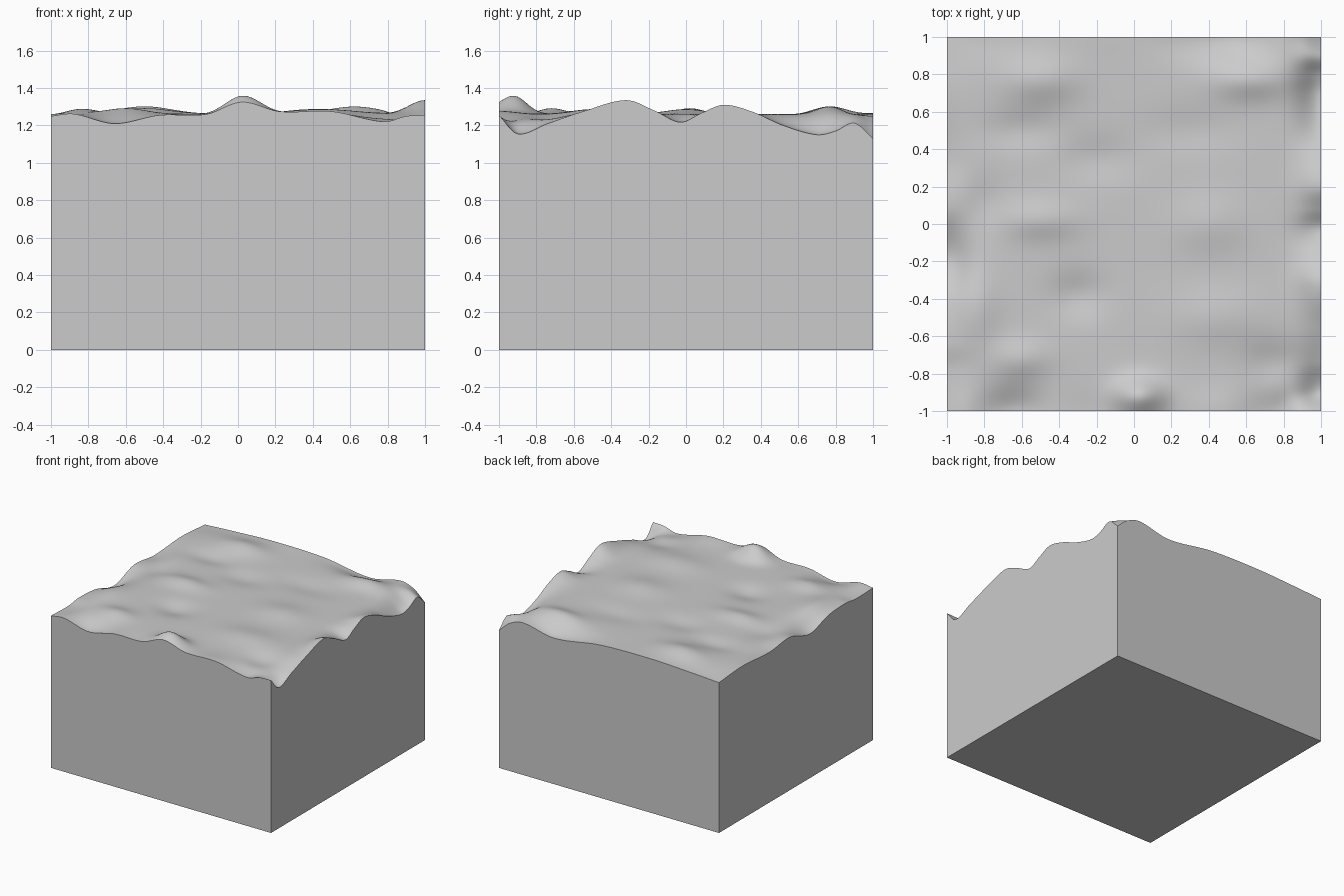
import bpy, bmesh, math

if "Cube" in bpy.data.objects:
    bpy.data.objects.remove(bpy.data.objects["Cube"])

N = 120      # grid resolution of the wavy top
BASE = 1.262 # mean height of the top
FALL = 0.12  # how far the rim profiles reach inwards

# rim profiles: (position, height)
FRONT = [(-1, 1.25), (-.88, 1.262), (-.66, 1.21), (-.42, 1.255), (-.17, 1.26),
         (.02, 1.325), (.22, 1.275), (.5, 1.275), (.78, 1.22), (.9, 1.25), (1, 1.255)]
BACK = [(-1, 1.235), (-.74, 1.25), (-.38, 1.265), (.08, 1.255), (.5, 1.2),
        (.78, 1.25), (.9, 1.215), (1, 1.13)]
LEFT = [(-1, 1.25), (-.77, 1.245), (-.64, 1.26), (-.42, 1.246), (-.18, 1.185),
        (.08, 1.257), (.34, 1.235), (.7, 1.255), (1, 1.235)]
RIGHT = [(-1, 1.255), (-.9, 1.155), (-.74, 1.21), (-.55, 1.275), (-.32, 1.335),
         (-.17, 1.28), (-.03, 1.217), (.08, 1.265), (.2, 1.31), (.35, 1.275),
         (.52, 1.2), (.7, 1.15), (.8, 1.17), (.9, 1.212), (1, 1.13)]

# interior swells: x, y, radius x, radius y, height
BUMPS = [(.03, -.91, .13, .09, .075), (-.5, .77, .2, .12, .04), (-.85, -.45, .13, .2, .03),
         (.62, .77, .2, .1, .04), (.45, -.5, .25, .15, .025), (.4, 0, .2, .15, .025),
         (-.5, .02, .2, .1, .03), (-.2, .35, .2, .12, -.02), (-.3, -.38, .15, .12, -.03),
         (-.8, .1, .12, .15, -.02), (.75, -.75, .15, .12, -.03), (-.6, -.72, .15, .1, .03),
         (.3, .5, .25, .12, -.015), (-.6, .5, .2, .1, -.02)]


def profile(pts, t):
    """Smooth interpolation through the profile points."""
    for i in range(len(pts) - 1):
        (t0, a), (t1, b) = pts[i], pts[i + 1]
        if t <= t1 or i == len(pts) - 2:
            p, q = pts[max(i - 1, 0)], pts[min(i + 2, len(pts) - 1)]
            m0 = (b - p[1]) / (t1 - p[0])
            m1 = (q[1] - a) / (q[0] - t0)
            h = t1 - t0
            u = (t - t0) / h
            return ((2*u**3 - 3*u*u + 1) * a + (u**3 - 2*u*u + u) * h * m0
                    + (3*u*u - 2*u**3) * b + (u**3 - u*u) * h * m1)


def interior(x, y):
    return BASE + sum(h * math.exp(-((x - cx) / rx)**2 - ((y - cy) / ry)**2)
                      for cx, cy, rx, ry, h in BUMPS)


def fade(d):
    return math.exp(-(d / FALL)**2)


def side_fit(x, y):
    return (interior(x, y)
            + fade(x + 1) * (profile(LEFT, y) - interior(-1, y))
            + fade(1 - x) * (profile(RIGHT, y) - interior(1, y)))


def height(x, y):
    return (side_fit(x, y)
            + fade(y + 1) * (profile(FRONT, x) - side_fit(x, -1))
            + fade(1 - y) * (profile(BACK, x) - side_fit(x, 1)))


# wavy top surface
bm = bmesh.new()
bmesh.ops.create_grid(bm, x_segments=N, y_segments=N, size=1)
for v in bm.verts:
    v.co.z = height(v.co.x, v.co.y)

# straight walls and flat bottom
rim = [e for e in bm.edges if e.is_boundary]
ext = bmesh.ops.extrude_edge_only(bm, edges=rim)["geom"]
for v in ext:
    if isinstance(v, bmesh.types.BMVert):
        v.co.z = 0
bmesh.ops.contextual_create(bm, geom=[e for e in bm.edges if e.is_boundary])
bmesh.ops.recalc_face_normals(bm, faces=bm.faces)

mesh = bpy.data.meshes.new("terrain_block")
bm.to_mesh(mesh)
bm.free()
block = bpy.data.objects.new("terrain_block", mesh)
bpy.context.collection.objects.link(block)
bpy.context.view_layer.objects.active = block
block.select_set(True)
bpy.ops.object.shade_smooth_by_angle(angle=math.radians(40))
